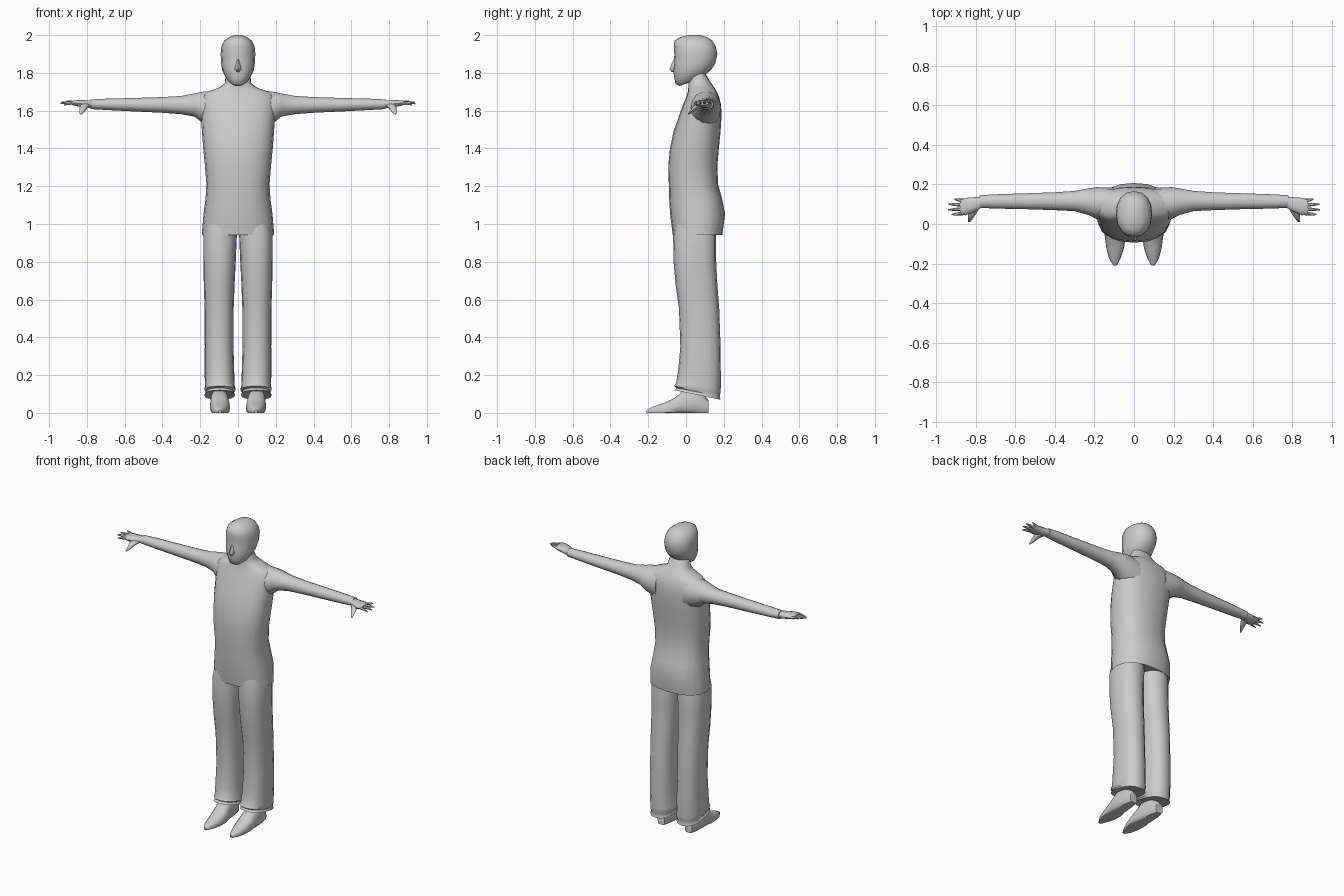
import bpy, bmesh
from math import cos, sin, tau, copysign


def loft(name, axis, rings, sides=16, power=2.0, mirror=False):
    """Skin rings (pos, a0, a1, b0, b1[, tilt]) stacked along an axis."""
    bm = bmesh.new()
    loops = []
    for pos, a0, a1, b0, b1, *tilt in rings:
        loop = []
        for i in range(sides):
            c, s = cos(tau * i / sides), sin(tau * i / sides)
            c = copysign(abs(c) ** (2 / power), c)
            s = copysign(abs(s) ** (2 / power), s)
            a = (a0 + a1) / 2 + c * (a1 - a0) / 2
            b = (b0 + b1) / 2 + s * (b1 - b0) / 2
            p = pos + (tilt[0] * s if tilt else 0)
            x, y, z = {'z': (a, b, p), 'x': (p, a, b), 'y': (a, p, b)}[axis]
            loop.append(bm.verts.new((x, y, max(z, 0))))
        loops.append(loop)
    for lo, hi in zip(loops, loops[1:]):
        for i in range(sides):
            j = (i + 1) % sides
            bm.faces.new((lo[i], lo[j], hi[j], hi[i]))
    bm.faces.new(loops[0])
    bm.faces.new(loops[-1])
    bmesh.ops.recalc_face_normals(bm, faces=bm.faces)
    mesh = bpy.data.meshes.new(name)
    bm.to_mesh(mesh)
    bm.free()
    ob = bpy.data.objects.new(name, mesh)
    bpy.context.collection.objects.link(ob)
    if mirror:
        ob.modifiers.new("mirror", 'MIRROR').use_mirror_merge = False
    bpy.ops.object.select_all(action='DESELECT')
    bpy.context.view_layer.objects.active = ob
    ob.select_set(True)
    bpy.ops.object.shade_smooth_by_angle(angle=0.9)
    return ob


def sym(rows):
    """Rings symmetric about x = 0 from (z, half width, y0, y1[, tilt])."""
    return [(z, -w, w, y0, y1, *t) for z, w, y0, y1, *t in rows]


# Head
loft("head", 'z', sym([
    (1.745, .032, -.035, .05, .015), (1.76, .054, -.056, .09, .018),
    (1.785, .07, -.062, .108, .01), (1.815, .084, -.068, .132),
    (1.85, .089, -.063, .155), (1.90, .092, -.062, .166),
    (1.94, .088, -.065, .158), (1.972, .072, -.06, .138),
    (1.99, .045, -.03, .11), (2.0, .02, .01, .075)]), power=2.2)

# Nose
loft("nose", 'z', sym([
    (1.805, .008, -.075, -.04), (1.82, .018, -.088, -.04),
    (1.845, .012, -.078, -.04), (1.875, .006, -.062, -.04)]), sides=8)

# Jacket with neck
loft("jacket", 'z', sym([
    (.965, .175, -.055, .17), (.942, .192, -.07, .192),
    (1.05, .183, -.084, .207), (1.13, .172, -.089, .192),
    (1.21, .167, -.091, .170), (1.31, .175, -.094, .166),
    (1.40, .184, -.085, .174), (1.49, .191, -.066, .183),
    (1.57, .196, -.038, .188), (1.63, .20, -.016, .186),
    (1.675, .195, .002, .175), (1.70, .165, .01, .163),
    (1.722, .10, .012, .15), (1.745, .07, .012, .134),
    (1.80, .064, .015, .10)]), sides=20, power=2.4)

# Sleeves
loft("sleeve", 'x', [
    (.10, .03, .183, 1.50, 1.708), (.19, .025, .186, 1.535, 1.702),
    (.23, .045, .18, 1.567, 1.693), (.30, .065, .167, 1.58, 1.679),
    (.40, .07, .16, 1.588, 1.673), (.55, .075, .155, 1.595, 1.668),
    (.70, .078, .15, 1.603, 1.664), (.78, .082, .145, 1.608, 1.66)],
    sides=14, mirror=True)

# Palms
loft("palm", 'x', [
    (.76, .088, .138, 1.613, 1.655), (.81, .06, .135, 1.616, 1.656),
    (.85, .044, .132, 1.622, 1.656), (.88, .046, .128, 1.63, 1.652)],
    sides=10, power=2.5, mirror=True)

# Fingers: base y, tip x, tip y, tip z
for base, tx, ty, tz in [(.053, .922, .048, 1.63), (.075, .94, .072, 1.638),
                         (.097, .936, .1, 1.645), (.118, .908, .126, 1.652)]:
    loft("finger", 'x', [
        (.865, base - .01, base + .01, 1.632, 1.651),
        ((tx + .87) / 2, (base + ty) / 2 - .008, (base + ty) / 2 + .008,
         (tz + 1.642) / 2 - .007, (tz + 1.642) / 2 + .009),
        (tx, ty - .003, ty + .003, tz - .003, tz + .003)],
        sides=6, mirror=True)

# Thumbs
loft("thumb", 'y', [
    (.085, .78, .83, 1.615, 1.645), (.055, .795, .838, 1.604, 1.636),
    (.03, .812, .838, 1.588, 1.61), (.01, .828, .838, 1.578, 1.586)],
    sides=8, mirror=True)

# Trouser legs with tilted, slightly gathered hems
loft("trouser_leg", 'z', [
    (1.0, .004, .172, -.06, .15), (.94, .006, .184, -.068, .16),
    (.80, .012, .183, -.066, .16), (.68, .018, .181, -.055, .166),
    (.55, .023, .177, -.037, .176), (.35, .024, .176, -.03, .183),
    (.22, .02, .177, -.042, .184), (.145, .018, .175, -.052, .184, -.015),
    (.122, .012, .178, -.063, .182, -.02), (.11, .022, .17, -.05, .178, -.022),
    (.095, .016, .178, -.062, .183, -.025),
    (.10, .035, .16, -.04, .16, -.022)], power=2.4, mirror=True)

# Shoes
loft("shoe", 'y', [
    (-.21, .086, .104, -.006, .015), (-.175, .068, .126, -.015, .034),
    (-.12, .05, .14, -.02, .052), (-.06, .042, .148, -.02, .08),
    (-.01, .05, .147, -.02, .125), (.07, .058, .142, -.02, .125),
    (.118, .075, .127, -.012, .07)], sides=14, power=2.4, mirror=True)
